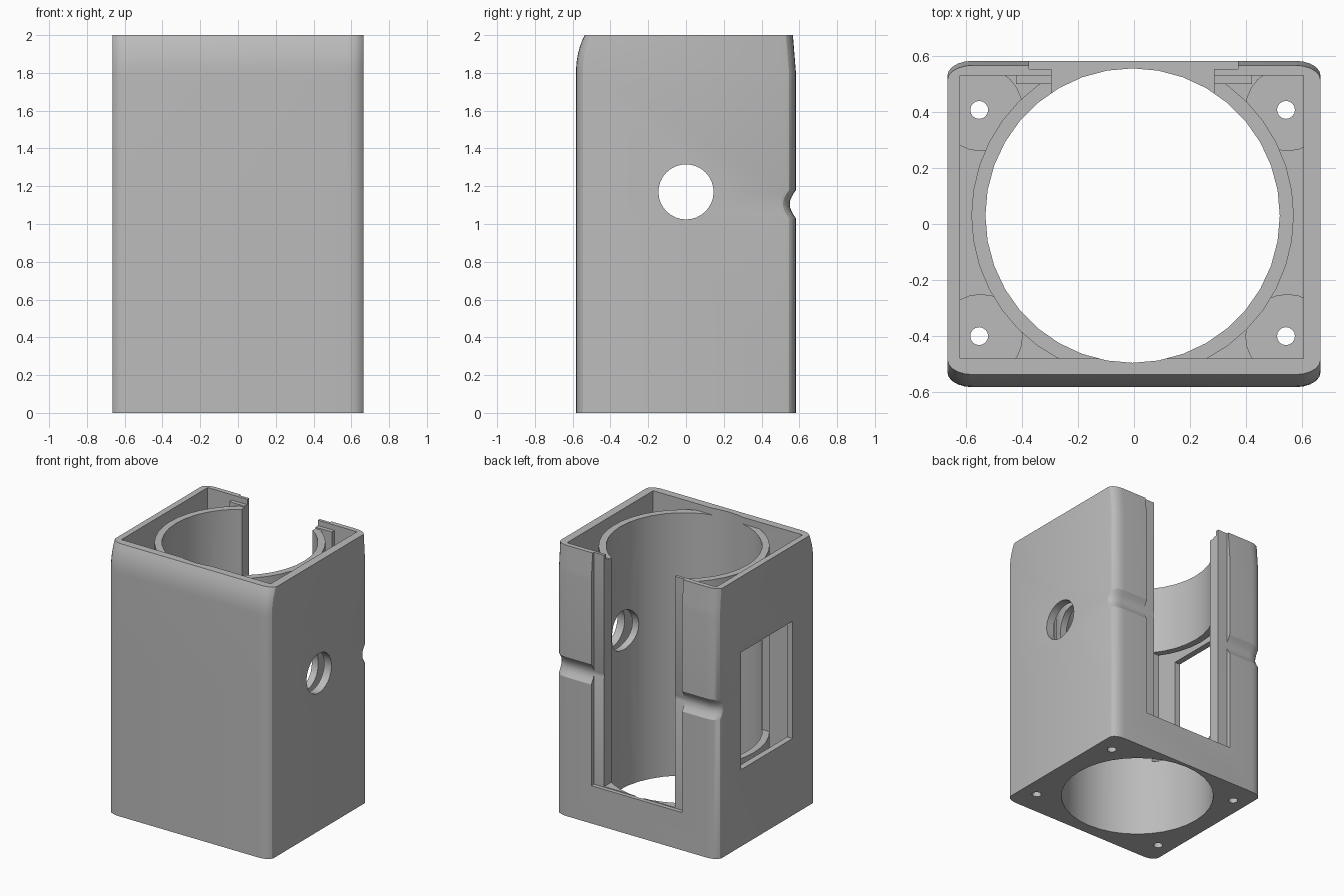
import bpy, bmesh, math

if "Cube" in bpy.data.objects:
    bpy.data.objects.remove(bpy.data.objects["Cube"], do_unlink=True)

grey = bpy.data.materials.new("light_grey_plastic")
grey.use_nodes = True
grey.diffuse_color = (0.5, 0.5, 0.5, 1)
grey.node_tree.nodes["Principled BSDF"].inputs["Base Color"].default_value = (0.5, 0.5, 0.5, 1)

CX, CY = -0.005, 0.03      # centre of the bore


def make(name, bm):
    bmesh.ops.recalc_face_normals(bm, faces=bm.faces)
    mesh = bpy.data.meshes.new(name)
    bm.to_mesh(mesh)
    bm.free()
    mesh.materials.append(grey)
    ob = bpy.data.objects.new(name, mesh)
    bpy.context.collection.objects.link(ob)
    return ob


def box(name, x, y, z):
    bm = bmesh.new()
    bmesh.ops.create_cube(bm, size=1)
    for v in bm.verts:
        for i, (lo, hi) in enumerate((x, y, z)):
            v.co[i] = lo if v.co[i] < 0 else hi
    return make(name, bm)


def cylinder(name, x, y, z, r, sides=32, along_x=False):
    """Round bar; z is the range along its axis, or x is when along_x is set."""
    bm = bmesh.new()
    lo, hi = x if along_x else z
    bmesh.ops.create_cone(bm, cap_ends=True, segments=sides, radius1=r, radius2=r, depth=hi - lo)
    for v in bm.verts:
        a, b, c = v.co
        mid = (lo + hi) / 2
        v.co = (c + mid, y + a, z + b) if along_x else (x + a, y + b, c + mid)
    return make(name, bm)


def cut(target, tool):
    mod = target.modifiers.new("cut", "BOOLEAN")
    mod.operation = "DIFFERENCE"
    mod.solver = "EXACT"
    mod.object = tool
    bpy.context.view_layer.update()
    graph = bpy.context.evaluated_depsgraph_get()
    mesh = bpy.data.meshes.new_from_object(target.evaluated_get(graph))
    target.modifiers.clear()
    target.data = mesh
    bpy.data.objects.remove(tool, do_unlink=True)


def housing_shell():
    """Rounded rectangle lofted upwards, with eased top edges and a finger groove at the back."""
    levels = [(0, 0, 0), (1.03, 0, 0)]
    for i in range(1, 8):
        t = i / 8
        levels.append((1.03 + 0.15 * t, 0, 0.033 * math.sin(math.pi * t)))
    levels += [(1.18, 0, 0), (1.8, 0, 0)]
    for i in range(1, 7):
        t = i / 6
        levels.append((1.8 + 0.2 * t, 0.045 * t ** 2.2, 0.016 * t))
    bm = bmesh.new()
    rings = []
    for z, front, back in levels:
        ring = []
        for sx, sy, start in ((1, 1, 0), (-1, 1, 90), (-1, -1, 180), (1, -1, 270)):
            inset = back if sy > 0 else front
            for k in range(6):
                a = math.radians(start + 18 * k)
                x = sx * 0.575 + 0.09 * math.cos(a)
                y = sy * (0.53 - inset) + 0.052 * math.sin(a)
                ring.append(bm.verts.new((x, y, z)))
        rings.append(ring)
    n = len(rings[0])
    for low, high in zip(rings, rings[1:]):
        for i in range(n):
            j = (i + 1) % n
            bm.faces.new((low[i], low[j], high[j], high[i]))
    bm.faces.new(rings[0])
    bm.faces.new(rings[-1])
    return make("housing", bm)


housing = housing_shell()

# Hollow between walls and tube, leaving the tube, corner bosses and door rails
hollow = box("hollow", (-0.62, 0.605), (-0.48, 0.53), (0.08, 2.1))
cut(hollow, cylinder("tube", CX, CY, (0, 1.95), 0.575, 40))
for sx in (-1, 1):
    for y in (-0.4, 0.41):
        cut(hollow, cylinder("boss", sx * 0.547, y, (0.01, 0.25), 0.15, 24))
    rail = sorted((sx * 0.2, sx * 0.42))
    cut(hollow, box("rail", rail, (0.5, 0.6), (0.02, 1.96)))
cut(housing, hollow)

# Main bore
cut(housing, cylinder("bore", CX, CY, (-0.1, 2.2), 0.525, 36))

# Door slot at the back: wide outside, narrower behind the rails
cut(housing, box("outer_slot", (-0.375, 0.37), (0.552, 0.8), (0.28, 2.2)))
cut(housing, box("inner_slot", (-0.295, 0.285), (0.25, 0.6), (0.285, 2.2)))

# Rectangular window on one side, round port on the other
cut(housing, box("window", (-0.9, -0.2), (-0.3, 0.305), (0.57, 1.44)))
cut(housing, cylinder("port", (0.2, 0.9), 0, 1.17, 0.146, 32, along_x=True))

# Screw holes in the corners
for x in (-0.552, 0.542):
    for y in (-0.4, 0.407):
        cut(housing, cylinder("screw_hole", x, y, (-0.1, 2.2), 0.032, 16))

for ob in bpy.context.selected_objects:
    ob.select_set(False)
housing.select_set(True)
bpy.context.view_layer.objects.active = housing
bpy.ops.object.shade_smooth_by_angle(angle=math.radians(25))
